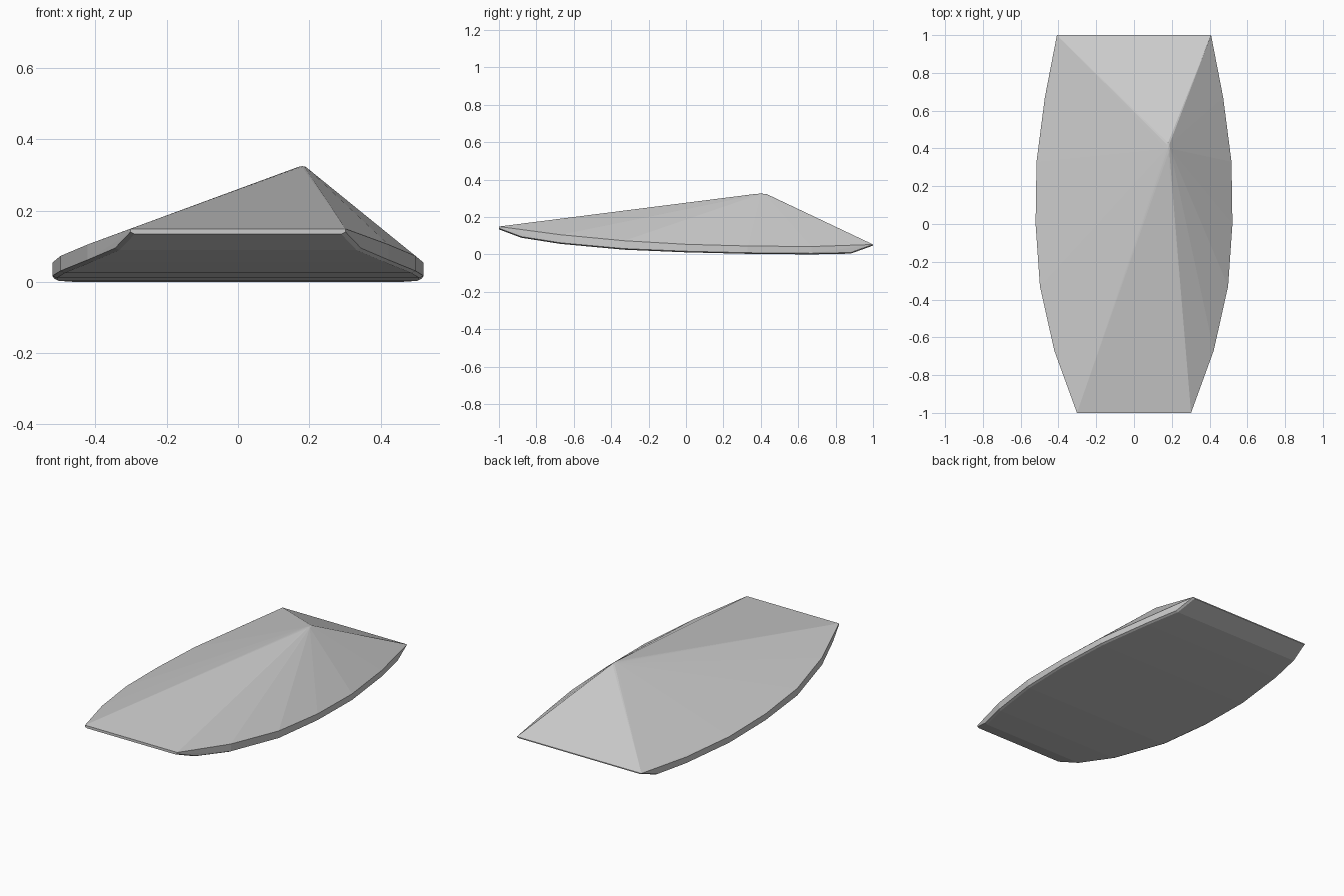
import bpy, bmesh, math

if "Cube" in bpy.data.objects:
    bpy.data.objects.remove(bpy.data.objects["Cube"])

# One flat colour for the whole shell
grey = bpy.data.materials.new("light grey")
grey.diffuse_color = (0.6, 0.6, 0.6, 1)
grey.use_nodes = True
grey.node_tree.nodes["Principled BSDF"].inputs["Base Color"].default_value = grey.diffuse_color

# Hull stations: y, half width, underside z, rim z
STATIONS = [
    (-1.00, 0.302, 0.135, 0.150),
    (-0.88, 0.345, 0.090, 0.133),
    (-0.67, 0.422, 0.057, 0.106),
    (-0.33, 0.498, 0.026, 0.074),
    (0.00, 0.521, 0.012, 0.055),
    (0.33, 0.516, 0.004, 0.046),
    (0.67, 0.472, 0.001, 0.043),
    (0.88, 0.430, 0.005, 0.046),
    (1.00, 0.408, 0.048, 0.054),
]
PEAK = (0.18, 0.40, 0.326)

bm = bmesh.new()
for y, half, low, rim in STATIONS:
    for side in (-1, 1):
        bm.verts.new((side * half, y, rim))
        bm.verts.new((side * half, y, low + 0.006))
        # slightly tucked chine along the underside
        bm.verts.new((side * (half - 0.012), y, low))

# Small blunt tip at the off-centre peak
for i in range(8):
    a = math.tau * i / 8
    bm.verts.new((PEAK[0] + 0.010 * math.cos(a),
                  PEAK[1] + 0.030 * math.sin(a), PEAK[2] - 0.002))
bm.verts.new(PEAK)

# Stretch a tight skin over the stations and the peak
hull = bmesh.ops.convex_hull(bm, input=bm.verts[:])
loose = {g for g in hull["geom_interior"] + hull["geom_unused"]
         if isinstance(g, bmesh.types.BMVert)}
bmesh.ops.delete(bm, geom=list(loose), context='VERTS')
bmesh.ops.recalc_face_normals(bm, faces=bm.faces[:])

# Stand it on the ground
floor = min(v.co.z for v in bm.verts)
bmesh.ops.translate(bm, verts=bm.verts[:], vec=(0, 0, -floor))

mesh = bpy.data.meshes.new("peaked_hull")
bm.to_mesh(mesh)
bm.free()
mesh.materials.append(grey)
shell = bpy.data.objects.new("peaked_hull", mesh)
bpy.context.collection.objects.link(shell)
